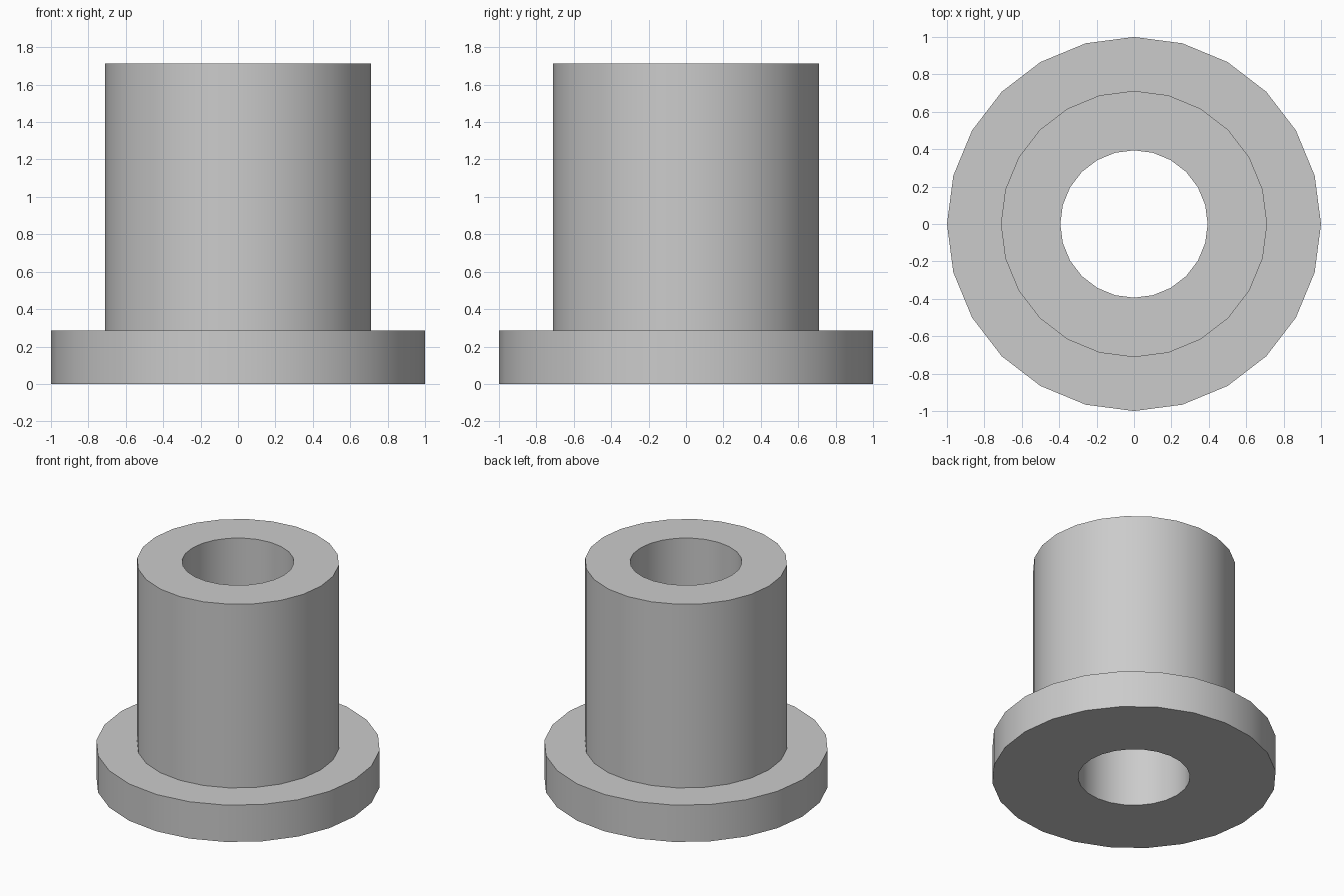
import bpy
import bmesh
from math import cos, sin, pi, radians

SIDES = 24
FLANGE_R, BARREL_R, BORE_R = 1.0, 0.712, 0.394
FLANGE_TOP, BARREL_TOP = 0.286, 1.712

cube = bpy.data.objects.get("Cube")
if cube:
    bpy.data.objects.remove(cube, do_unlink=True)

# Plain grey material
grey = bpy.data.materials.new("plain grey")
grey.use_nodes = True
colour = (0.6, 0.6, 0.6, 1)
grey.diffuse_color = colour
grey.node_tree.nodes["Principled BSDF"].inputs["Base Color"].default_value = colour


def lathe(name, profile):
    """Revolve a closed (radius, height) profile around z."""
    bm = bmesh.new()
    rings = []
    for r, z in profile:
        rings.append([bm.verts.new((r * cos(2 * pi * i / SIDES), r * sin(2 * pi * i / SIDES), z))
                      for i in range(SIDES)])
    for k, low in enumerate(rings):
        high = rings[(k + 1) % len(rings)]
        for i in range(SIDES):
            j = (i + 1) % SIDES
            bm.faces.new((low[i], low[j], high[j], high[i]))
    bmesh.ops.recalc_face_normals(bm, faces=bm.faces)
    mesh = bpy.data.meshes.new(name)
    bm.to_mesh(mesh)
    bm.free()
    mesh.materials.append(grey)
    obj = bpy.data.objects.new(name, mesh)
    bpy.context.collection.objects.link(obj)
    return obj


# Flanged sleeve with a through bore
bushing = lathe("flanged_bushing", [
    (BORE_R, 0), (FLANGE_R, 0), (FLANGE_R, FLANGE_TOP),
    (BARREL_R, FLANGE_TOP), (BARREL_R, BARREL_TOP), (BORE_R, BARREL_TOP),
])

# Smooth walls, crisp rims
bpy.ops.object.select_all(action="DESELECT")
bushing.select_set(True)
bpy.context.view_layer.objects.active = bushing
bpy.ops.object.shade_smooth_by_angle(angle=radians(30))
